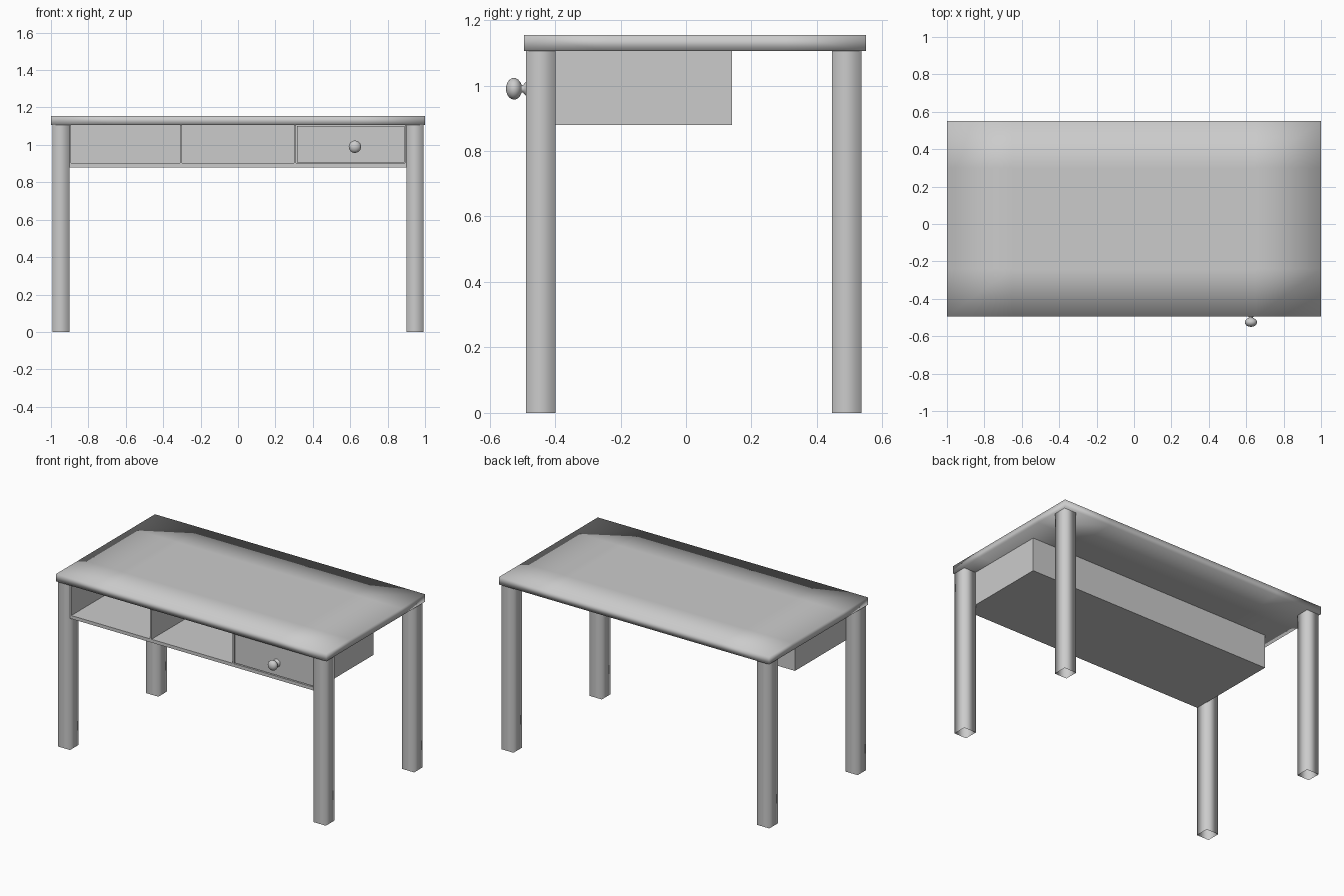
import bpy, bmesh, math
from mathutils import Vector

if "Cube" in bpy.data.objects:
    bpy.data.objects.remove(bpy.data.objects["Cube"])


def box(name, lo, hi, smooth=False, open_ends=False, cuts=()):
    """Axis-aligned box; cuts = (axis, position) edge loops."""
    lo, hi = Vector(lo), Vector(hi)
    bm = bmesh.new()
    bmesh.ops.create_cube(bm, size=1)
    for v in bm.verts:
        v.co = [(lo[i] + hi[i]) / 2 + v.co[i] * (hi[i] - lo[i]) for i in range(3)]
    for axis, pos in cuts:
        p, n = Vector(), Vector()
        p[axis], n[axis] = pos, 1
        bmesh.ops.bisect_plane(bm, geom=bm.verts[:] + bm.edges[:] + bm.faces[:],
                               plane_co=p, plane_no=n)
    if open_ends:
        bm.normal_update()
        caps = [f for f in bm.faces if abs(f.normal.z) > 0.9]
        bmesh.ops.delete(bm, geom=caps, context='FACES_ONLY')
    return finish(name, bm, smooth)


def finish(name, bm, smooth):
    for f in bm.faces:
        f.smooth = smooth
    me = bpy.data.meshes.new(name)
    bm.to_mesh(me)
    bm.free()
    ob = bpy.data.objects.new(name, me)
    bpy.context.collection.objects.link(ob)
    return ob


# Table top, smooth shaded with supporting loops
box("table_top", (-1, -0.495, 1.105), (1, 0.55, 1.155), smooth=True,
    cuts=[(0, -0.65), (0, 0.65), (1, -0.24), (1, 0.3)])

# Four hollow square legs
for side, x in (("left", -0.947), ("right", 0.947)):
    for end, y in (("front", -0.443), ("back", 0.491)):
        box(f"{end}_{side}_leg", (x - 0.045, y - 0.045, 0),
            (x + 0.045, y + 0.045, 1.105), smooth=True, open_ends=True)

# Shelf case under the top
F, B, Z0, Z1, W, T = -0.487, 0.14, 0.88, 1.105, 0.905, 0.012
box("case_bottom", (-W, F, Z0), (W, B, 0.902))
box("case_back", (-W, B - T, 0.902), (W, B, Z1))
for name, x in (("case_left_side", -W + T / 2), ("left_divider", -0.305),
                ("right_divider", 0.305), ("case_right_side", W - T / 2)):
    box(name, (x - T / 2, F, 0.902), (x + T / 2, B - T, Z1))

# Drawer in the right-hand bay
X0, X1, D0, D1 = 0.316, 0.889, 0.907, 1.1
DF = F + 0.004
box("drawer_front", (X0, DF, D0), (X1, DF + 0.015, D1))
box("drawer_bottom", (X0, DF + 0.015, D0), (X1, B - 0.03, D0 + 0.01))
box("drawer_back", (X0, B - 0.04, D0 + 0.01), (X1, B - 0.03, D1))
for name, x in (("drawer_left_side", X0), ("drawer_right_side", X1 - 0.01)):
    box(name, (x, DF + 0.015, D0 + 0.01), (x + 0.01, B - 0.04, D1))

# Turned knob: profile of (y, radius) spun around the y axis
profile = [(DF, 0.026), (-0.492, 0.018), (-0.498, 0.011), (-0.502, 0.012)]
for i in range(1, 10):
    a = math.pi * i / 10 + 0.15 * (1 - i / 10)
    profile.append((-0.5255 + 0.0245 * math.cos(a), 0.033 * math.sin(a)))
profile.append((-0.55, 0))
bm = bmesh.new()
vs = [bm.verts.new((0.625 + r, y, 0.99)) for y, r in profile]
es = [bm.edges.new(p) for p in zip(vs, vs[1:])]
bmesh.ops.spin(bm, geom=vs + es, cent=(0.625, 0, 0.99), axis=(0, 1, 0),
               angle=math.tau, steps=24)
bmesh.ops.remove_doubles(bm, verts=bm.verts[:], dist=0.0003)
bmesh.ops.recalc_face_normals(bm, faces=bm.faces[:])
tip = min(bm.faces, key=lambda f: f.calc_center_median().y)
tip.normal_update()
if tip.normal.y > 0:
    bmesh.ops.reverse_faces(bm, faces=bm.faces[:])
finish("drawer_knob", bm, True)
